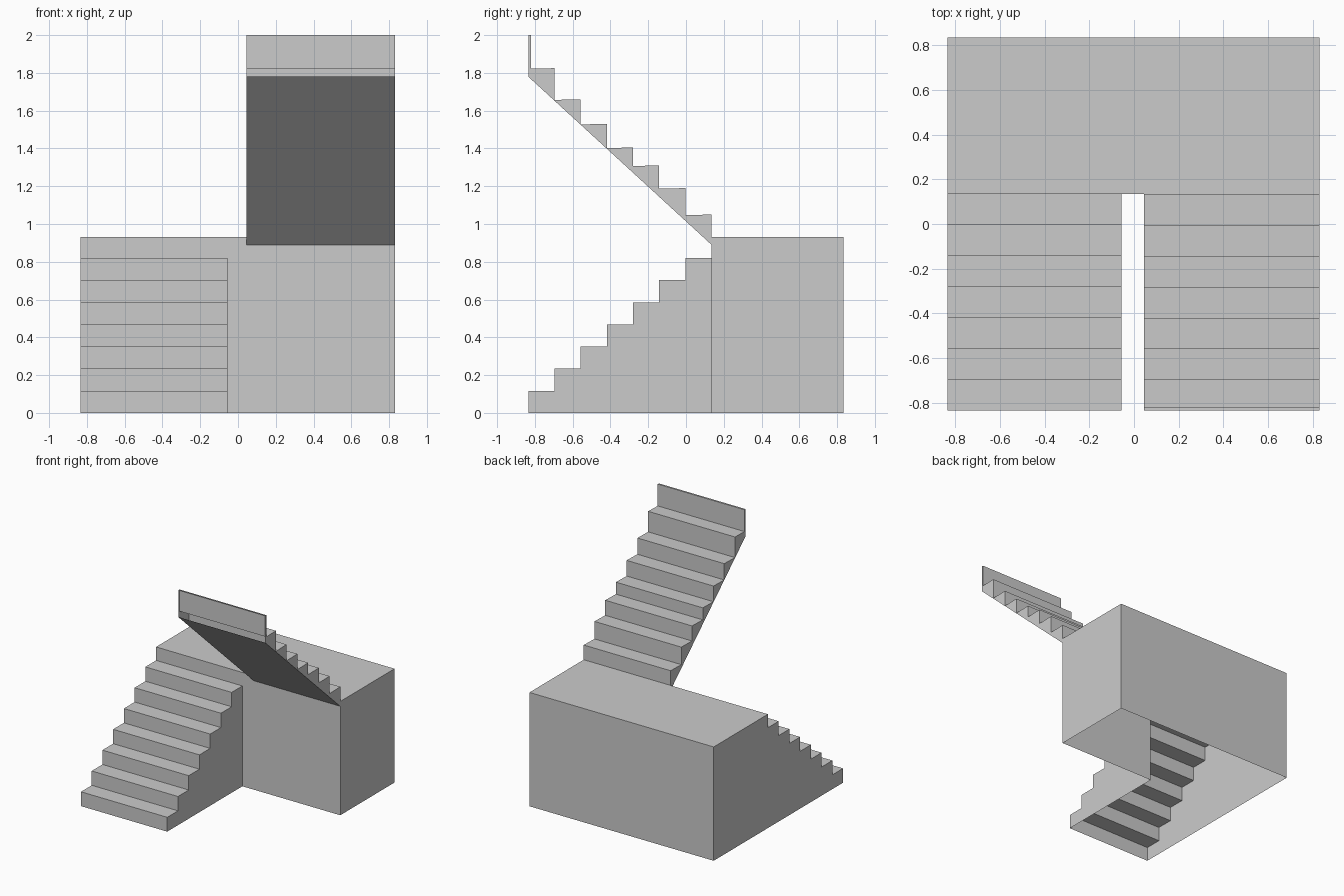
import bpy, bmesh

cube = bpy.data.objects.get("Cube")
if cube:
    bpy.data.objects.remove(cube, do_unlink=True)

# One plain grey for the whole staircase
grey = bpy.data.materials.new("plain grey")
grey.use_nodes = True
colour = (0.6, 0.6, 0.6, 1)
grey.diffuse_color = colour
grey.node_tree.nodes["Principled BSDF"].inputs["Base Color"].default_value = colour

LEFT, RIGHT = -0.835, 0.83       # outer sides in x
FRONT, BACK = -0.835, 0.835      # outer ends in y
EDGE = 0.135                     # where the flights meet the landing
GAP_L, GAP_R = -0.055, 0.045     # open well between the flights
TOP = 0.93                       # landing height
JOINT = 0.89                     # where the upper soffit meets the landing
STEPS = 7
RUN = (EDGE - FRONT) / STEPS


def shell(name, x0, x1, outline, open_edges, panels=()):
    """Extrude a (y, z) outline across x, leaving the listed edges open.
    Panels are upright (x0, x1, z0, z1) faces on the landing's front."""
    bm = bmesh.new()
    a = [bm.verts.new((x0, y, z)) for y, z in outline]
    b = [bm.verts.new((x1, y, z)) for y, z in outline]
    bm.faces.new(a)
    bm.faces.new(b[::-1])
    n = len(outline)
    for i in range(n):
        if i not in open_edges:
            j = (i + 1) % n
            bm.faces.new((a[j], a[i], b[i], b[j]))
    bmesh.ops.recalc_face_normals(bm, faces=bm.faces)
    for p0, p1, z0, z1 in panels:
        bm.faces.new([bm.verts.new((x, EDGE, z)) for x, z in
                      ((p0, z0), (p1, z0), (p1, z1), (p0, z1))])
    mesh = bpy.data.meshes.new(name)
    bm.to_mesh(mesh)
    bm.free()
    mesh.materials.append(grey)
    obj = bpy.data.objects.new(name, mesh)
    bpy.context.collection.objects.link(obj)
    return obj


# Lower flight: even steps, open underneath and into the landing
lower = [(FRONT, 0)]
rise = 0.82 / STEPS
for i in range(STEPS):
    y = FRONT + i * RUN
    lower += [(y, (i + 1) * rise), (y + RUN, (i + 1) * rise)]
lower.append((EDGE, 0))
last = len(lower) - 1
shell("lower_flight", LEFT, GAP_L, lower, {last - 1, last})

# Landing: hollow box, its front wall leaves openings behind the flights
landing = [(EDGE, 0), (EDGE, TOP), (BACK, TOP), (BACK, 0)]
shell("landing", LEFT, RIGHT, landing, {0, 3}, [
    (LEFT, GAP_L, 0.82, TOP),
    (GAP_L, GAP_R, 0, TOP),
    (GAP_R, RIGHT, 0, JOINT),
])

# Upper flight: uneven steps over a sloping soffit, ending in a thin upstand
treads = [1.05, 1.19, 1.31, 1.405, 1.53, 1.66, 1.825]
upper = [(EDGE, JOINT), (EDGE, TOP)]
for i, z in enumerate(treads):
    y = EDGE - i * RUN
    end = y - RUN if i < STEPS - 1 else FRONT + 0.015
    upper += [(y, z), (end, z - 0.003)]
upper += [(FRONT + 0.015, 2), (FRONT, 2), (FRONT, 1.78)]
shell("upper_flight", GAP_R, RIGHT, upper, {0, len(upper) - 2})
